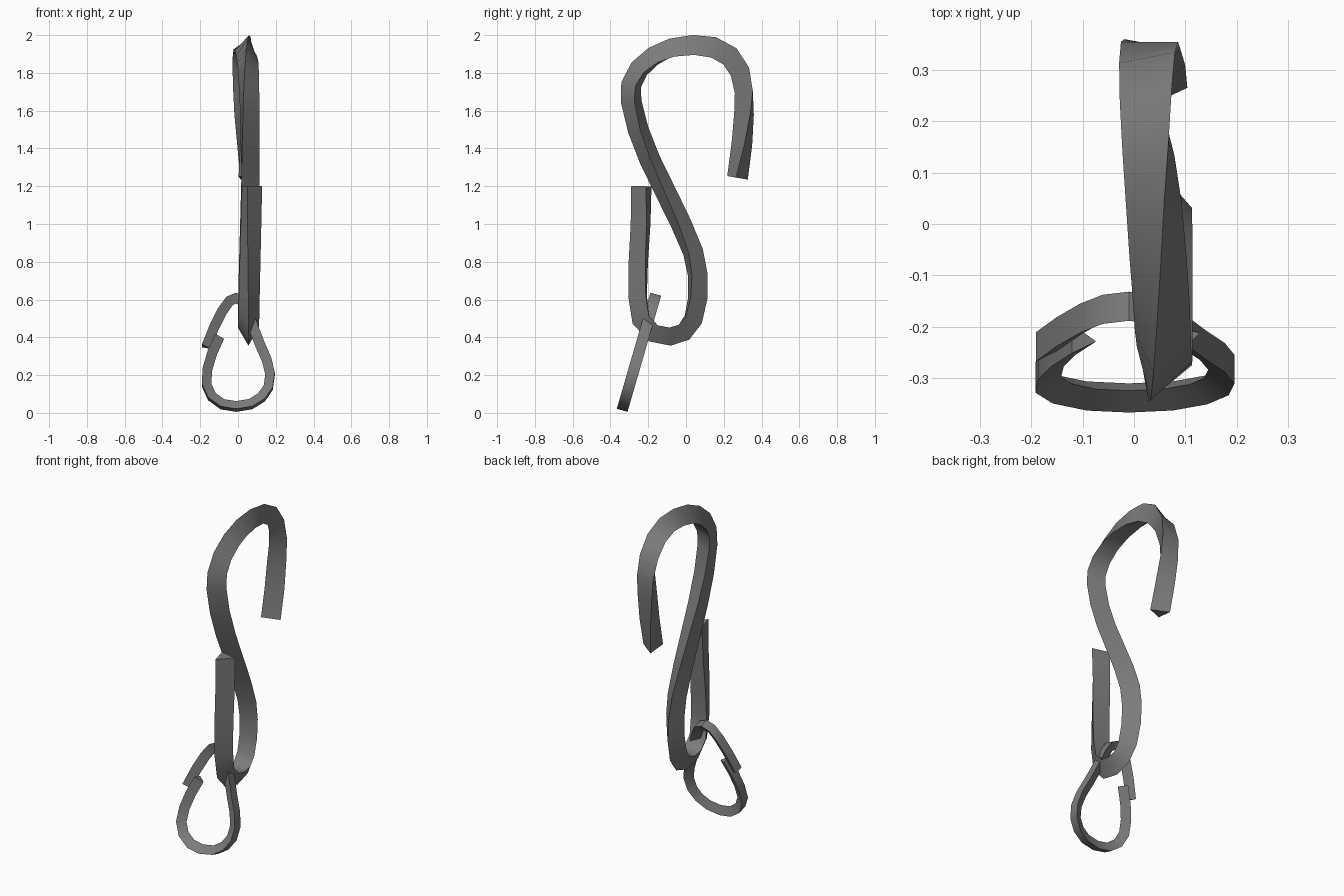
import bpy, bmesh
from math import radians, cos, sin
from mathutils import Vector

if "Cube" in bpy.data.objects:
    bpy.data.objects.remove(bpy.data.objects["Cube"])

steel = bpy.data.materials.new("dark grey steel")
steel.diffuse_color = (0.2, 0.2, 0.2, 1)
steel.use_nodes = True
steel.node_tree.nodes["Principled BSDF"].inputs["Base Color"].default_value = steel.diffuse_color


def sweep(name, stations, axis, radius):
    """Sweep a twisting triangle along stations of (point, twist in degrees)."""
    axis = Vector(axis).normalized()
    pts = [Vector(p) for p, _ in stations]
    bm = bmesh.new()
    rings = []
    for i, (p, (_, twist)) in enumerate(zip(pts, stations)):
        a, b = pts[max(i - 1, 0)], pts[min(i + 1, len(pts) - 1)]
        d1 = (p - a).normalized()
        d2 = (b - p).normalized()
        out = (d1 + d2).normalized().cross(axis).normalized()
        ring = []
        for k in range(3):
            t = radians(twist + 120 * k)
            ring.append(bm.verts.new(p + radius * (cos(t) * axis + sin(t) * out)))
        rings.append(ring)
    for r, s in zip(rings, rings[1:]):
        for k in range(3):
            n = (k + 1) % 3
            bm.faces.new((r[k], r[n], s[n], s[k]))
    bm.faces.new(rings[0])
    bm.faces.new(rings[-1])
    bmesh.ops.recalc_face_normals(bm, faces=bm.faces)
    me = bpy.data.meshes.new(name)
    bm.to_mesh(me)
    bm.free()
    ob = bpy.data.objects.new(name, me)
    bpy.context.collection.objects.link(ob)
    me.materials.append(steel)
    bpy.context.view_layer.objects.active = ob
    ob.select_set(True)
    bpy.ops.object.shade_smooth_by_angle(angle=radians(40))
    ob.select_set(False)


# S-shaped hook: (y, z, x, twist) from the upper tip down to the lower tip
hook = [
    (.27, 1.245, .04, -5), (.30, 1.42, .036, 8), (.318, 1.58, .03, 20),
    (.322, 1.70, .03, 30), (.295, 1.81, .032, 42), (.235, 1.89, .036, 54),
    (.145, 1.932, .041, 66), (.04, 1.938, .045, 78), (-.07, 1.92, .048, 87),
    (-.165, 1.878, .05, 95), (-.24, 1.815, .05, 101), (-.283, 1.735, .05, 106),
    (-.285, 1.65, .05, 110), (-.25, 1.50, .05, 114), (-.19, 1.34, .05, 118),
    (-.11, 1.17, .05, 123), (-.03, 1.00, .05, 128), (.03, .85, .051, 134),
    (.052, .73, .052, 139), (.05, .61, .053, 143), (.025, .50, .054, 147),
    (-.02, .44, .055, 150), (-.085, .42, .055, 150), (-.165, .435, .056, 150),
    (-.225, .50, .057, 149), (-.242, .62, .058, 147), (-.24, .80, .06, 143),
    (-.23, 1.00, .063, 139), (-.228, 1.20, .066, 135),
]
sweep("s_hook", [((x, y, z), t) for y, z, x, t in hook], (1, 0, 0), .064)

# Bent split ring hanging in the lower hook: (x, z) in a plane leaning back
ring = [
    (-.175, .35), (-.135, .45), (-.09, .54), (-.05, .595), (-.01, .612),
    (.03, .595), (.06, .54), (.09, .45), (.125, .36), (.16, .28), (.178, .205),
    (.168, .135), (.13, .08), (.07, .043), (-.01, .03), (-.085, .042),
    (-.145, .085), (-.175, .15), (-.17, .23), (-.145, .315), (-.105, .405),
]
lean = .29
sweep("hanging_ring", [((x, -.342 + lean * z, z), 30) for x, z in ring],
      (0, 1, -lean), .034)
